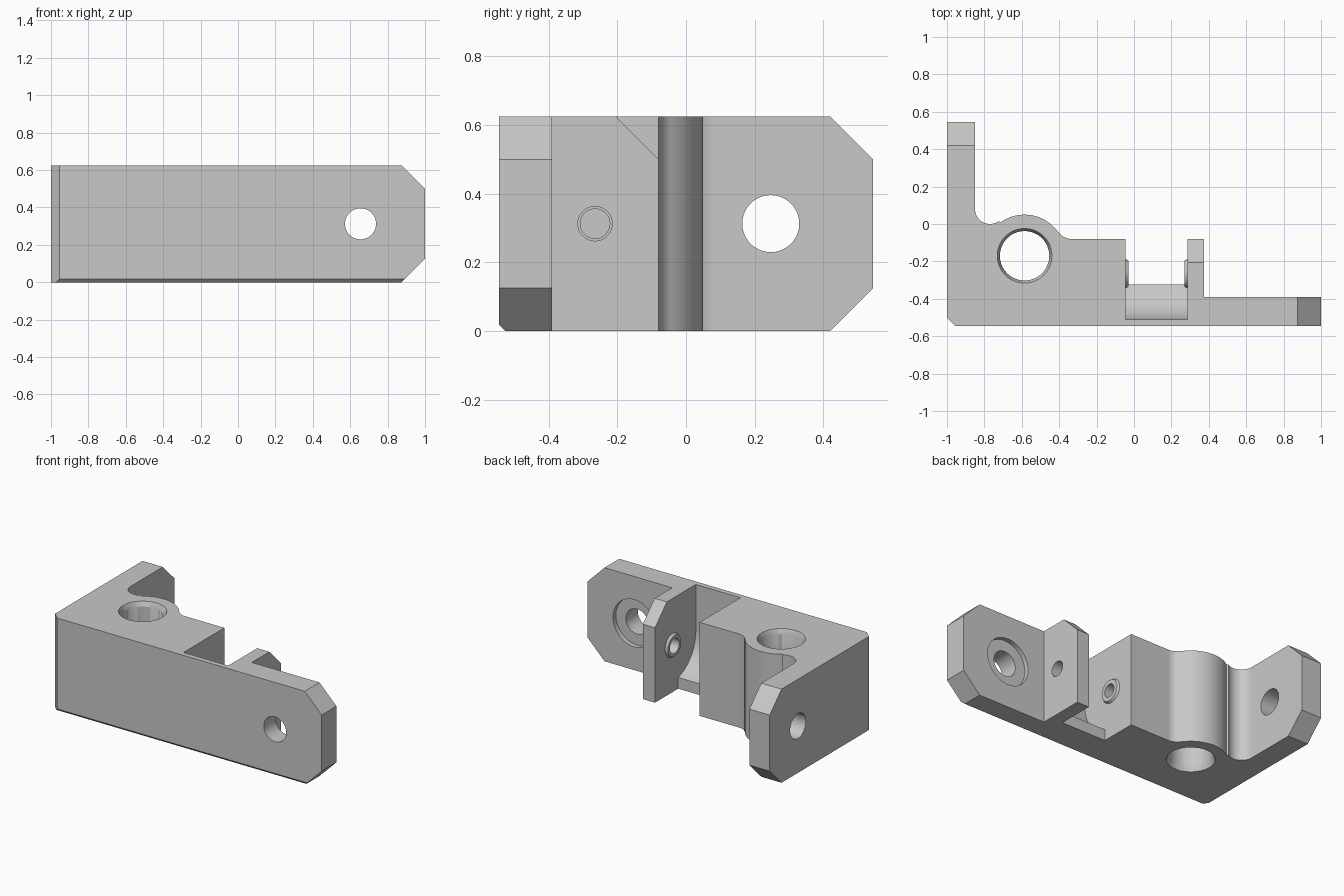
import bpy, bmesh
from math import cos, sin, radians

cube = bpy.data.objects.get("Cube")
if cube:
    bpy.data.objects.remove(cube, do_unlink=True)

grey = bpy.data.materials.new("light_grey")
grey.use_nodes = True
colour = (0.58, 0.58, 0.58, 1)
grey.diffuse_color = colour
grey.node_tree.nodes["Principled BSDF"].inputs["Base Color"].default_value = colour

H = 0.625        # overall height
MID = H / 2      # height of all cross holes
FRONT = -0.545
BACK = 0.545


def arc(u, v, r, a0, a1, n=14):
    steps = [radians(a0 + (a1 - a0) * i / n) for i in range(n + 1)]
    return [(u + r * cos(a), v + r * sin(a)) for a in steps]


def place(axis, u, v, w):
    return {"x": (w, u, v), "y": (u, w, v), "z": (u, v, w)}[axis]


def loft(name, axis, lower, upper, lo, hi):
    """Solid between two matching outlines at lo and hi along an axis."""
    bm = bmesh.new()
    a = [bm.verts.new(place(axis, u, v, lo)) for u, v in lower]
    b = [bm.verts.new(place(axis, u, v, hi)) for u, v in upper]
    bm.faces.new(a)
    bm.faces.new(b)
    for i in range(len(a)):
        j = (i + 1) % len(a)
        bm.faces.new((a[i], a[j], b[j], b[i]))
    bmesh.ops.recalc_face_normals(bm, faces=bm.faces)
    mesh = bpy.data.meshes.new(name)
    bm.to_mesh(mesh)
    bm.free()
    mesh.materials.append(grey)
    obj = bpy.data.objects.new(name, mesh)
    bpy.context.collection.objects.link(obj)
    return obj


def prism(name, axis, outline, lo, hi):
    return loft(name, axis, outline, outline, lo, hi)


def rod(name, axis, u, v, r0, r1, lo, hi, n=64):
    ring0, ring1 = (arc(u, v, r, 0, 360, n)[:-1] for r in (r0, r1))
    return loft(name, axis, ring0, ring1, lo, hi)


def corner(name, axis, u, v, du, dv, size, lo, hi, e=0.05):
    """Triangular cutter that bevels the outer corner (u, v)."""
    far = size + e
    pts = [(u - du * far, v + dv * e), (u + du * e, v - dv * far), (u + du * e, v + dv * e)]
    return prism(name, axis, pts, lo, hi)


def combine(target, tool, operation="DIFFERENCE"):
    tool.hide_render = True
    mod = target.modifiers.new(tool.name, "BOOLEAN")
    mod.operation = operation
    mod.solver = "EXACT"
    mod.object = tool
    bpy.context.view_layer.objects.active = target
    bpy.ops.object.modifier_apply(modifier=mod.name)
    bpy.data.objects.remove(tool, do_unlink=True)


# Main body: plan outline with the rounded rod housing
RX, RY = -0.585, -0.17
outline = [(-0.955, FRONT), (1, FRONT), (1, -0.39), (0.375, -0.39), (0.375, -0.08)]
outline += arc(-0.335, 0, 0.08, 270, 214.2)
outline += arc(RX, RY, 0.22, 34.2, 126.5, 24)
outline += arc(-0.77, 0.08, 0.08, 306.5, 180)
outline += [(-0.85, BACK), (-1, BACK), (-1, -0.5)]
body = prism("bracket_body", "z", outline, 0, H)

# Pulley slot with a curved floor
AY = -0.265
slot = [(0.1, 0.7), (-0.51, 0.7)] + arc(AY, MID, 0.245, 180, 256, 24)
slot += [(-0.325, -0.1), (0.1, -0.1)]
combine(body, prism("slot", "x", slot, -0.045, 0.285))

# Bevelled ends of the arm, the plate and the tab
for z, dz in ((H, 1), (0, -1)):
    combine(body, corner("plate_bevel", "y", 1, z, 1, dz, 0.125, -0.7, 0))
    combine(body, corner("arm_bevel", "x", BACK, z, 1, dz, 0.125, -1.1, -0.8))
combine(body, corner("tab_bevel", "x", -0.08, H, 1, 1, 0.125, 0.26, 0.4))
combine(body, corner("base_bevel", "x", FRONT, 0, -1, -1, 0.018, -1.1, 1.1))

# Tapered washers standing inside the slot
combine(body, rod("block_washer", "x", AY, MID, 0.084, 0.07, -0.055, -0.03), "UNION")
combine(body, rod("tab_washer", "x", AY, MID, 0.07, 0.084, 0.27, 0.295), "UNION")

# Axle holes: through the tab, blind in the block
combine(body, rod("tab_hole", "x", AY, MID, 0.05, 0.05, 0.2, 0.45))
combine(body, rod("block_hole", "x", AY, MID, 0.043, 0.043, -0.35, 0.05))

# Vertical rod hole with a tapered lead-in at both ends
combine(body, rod("rod_hole", "z", RX, RY, 0.132, 0.132, -0.1, 0.8))
combine(body, rod("upper_lead_in", "z", RX, RY, 0.13, 0.147, H - 0.035, H + 0.002))
combine(body, rod("lower_lead_in", "z", RX, RY, 0.147, 0.13, -0.002, 0.035))

# Screw holes in the arm and the plate, with a recess behind the plate
combine(body, rod("arm_hole", "x", 0.247, MID, 0.083, 0.083, -1.1, -0.8))
combine(body, rod("plate_hole", "y", 0.655, MID, 0.083, 0.083, -0.7, -0.3))
combine(body, rod("plate_recess", "y", 0.655, MID, 0.157, 0.157, -0.42, -0.3))

# Smooth round walls, crisp edges
bpy.ops.object.select_all(action="DESELECT")
body.select_set(True)
bpy.context.view_layer.objects.active = body
bpy.ops.object.shade_smooth_by_angle(angle=radians(25))
